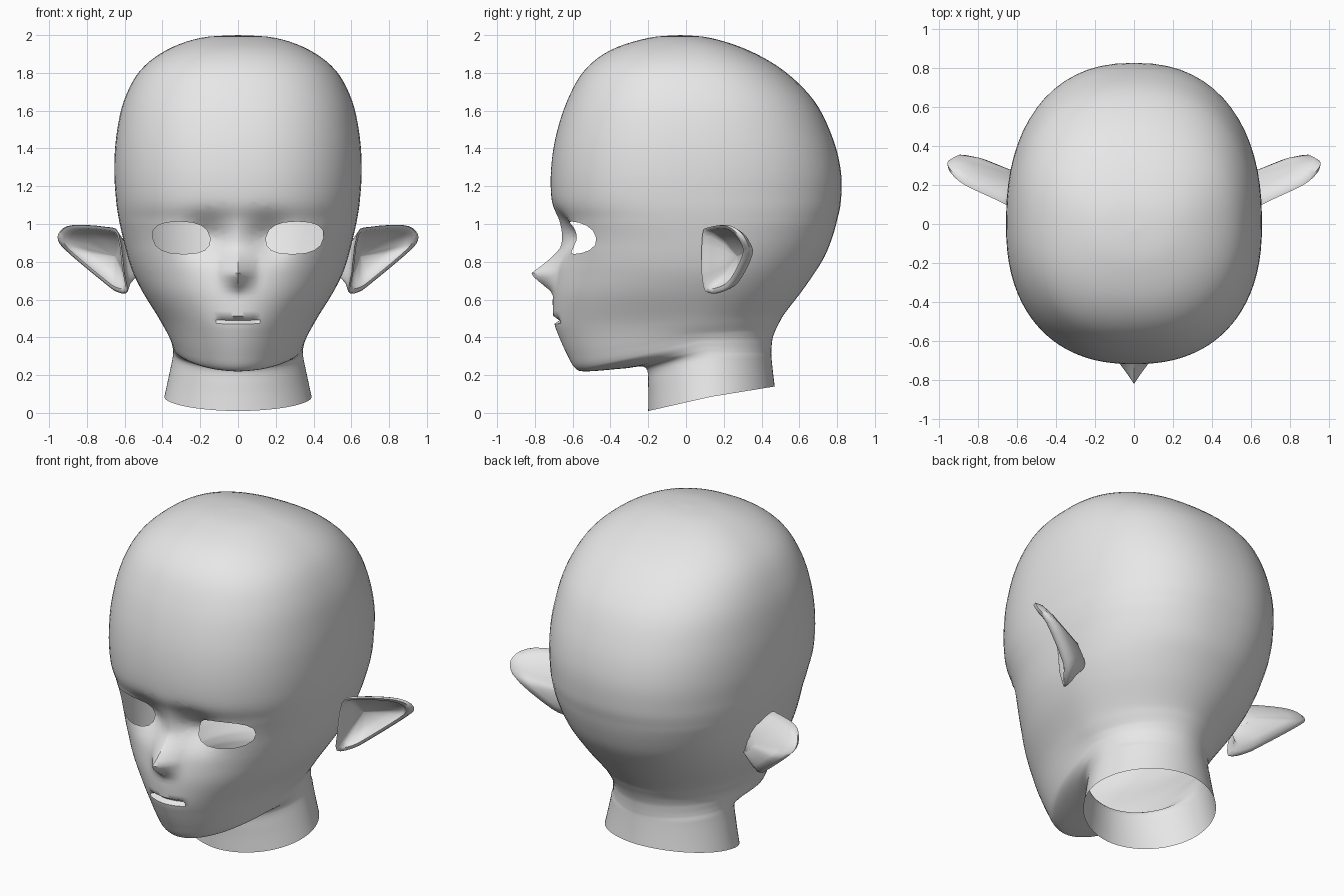
import bpy, bmesh, math
from mathutils import Vector

if "Cube" in bpy.data.objects:
    bpy.data.objects.remove(bpy.data.objects["Cube"])

skin = bpy.data.materials.new("pale_grey")
skin.diffuse_color = (0.8, 0.8, 0.8, 1)
skin.use_nodes = True
skin.node_tree.nodes["Principled BSDF"].inputs["Base Color"].default_value = skin.diffuse_color


def spline(keys, steps):
    """Catmull-Rom interpolation through tuples of numbers."""
    out = []
    for i in range(len(keys) - 1):
        p0, p1, p2 = keys[max(i - 1, 0)], keys[i], keys[i + 1]
        p3 = keys[min(i + 2, len(keys) - 1)]
        for s in range(steps):
            t = s / steps
            out.append([0.5 * (2 * b + (c - a) * t + (2 * a - 5 * b + 4 * c - d) * t * t
                               + (3 * b - a - 3 * c + d) * t ** 3)
                        for a, b, c, d in zip(p0, p1, p2, p3)])
    out.append(list(keys[-1]))
    return out


def bridge(bm, rings):
    for a, b in zip(rings, rings[1:]):
        for i in range(len(a)):
            j = (i + 1) % len(a)
            bm.faces.new((a[i], a[j], b[j], b[i]))


def finish(bm, name, angle):
    bmesh.ops.remove_doubles(bm, verts=bm.verts, dist=1e-4)
    bmesh.ops.recalc_face_normals(bm, faces=bm.faces)
    mesh = bpy.data.meshes.new(name)
    bm.to_mesh(mesh)
    bm.free()
    mesh.materials.append(skin)
    ob = bpy.data.objects.new(name, mesh)
    bpy.context.collection.objects.link(ob)
    bpy.ops.object.select_all(action='DESELECT')
    ob.select_set(True)
    bpy.context.view_layer.objects.active = ob
    bpy.ops.object.shade_smooth_by_angle(angle=math.radians(angle))
    return ob


# Level skull sections: height, front y, half width, back y
skull = [(2.0, -.03, 0, -.03), (1.985, -.20, .20, .13), (1.92, -.40, .38, .33),
         (1.81, -.54, .52, .52), (1.65, -.63, .605, .68), (1.46, -.69, .645, .775),
         (1.28, -.715, .655, .82), (1.12, -.71, .645, .82), (1.02, -.675, .63, .80),
         (.93, -.665, .61, .775), (.83, -.675, .585, .735), (.74, -.69, .555, .68)]
# Tilted jaw and neck sections: front y z, half width, side z, back y z
jaw = [(-.705, .62, .505, .64, .61, .64), (-.70, .49, .43, .52, .525, .53),
       (-.675, .41, .395, .46, .495, .48), (-.63, .31, .37, .42, .475, .44),
       (-.585, .235, .355, .39, .46, .40), (-.52, .22, .35, .37, .455, .37),
       (-.33, .235, .345, .34, .452, .33), (-.215, .24, .345, .30, .452, .30),
       (-.20, .14, .365, .20, .46, .22), (-.20, .01, .39, .085, .47, .14)]
sections = [(fy, z, sx, z, by, z) for z, fy, sx, by in skull] + jaw


def widest_y(z):
    """Depth at which a section is widest."""
    if z > 1.15:
        return -.03 * max(0, (z - 1.95) / .05)
    return .04 * min(1, (1.15 - z) / .25) + .09 * min(1, max(0, (.42 - z) / .12))


def face_offset(x, z):
    """Depth change for the nose, eye sockets and mouth line."""
    x = abs(x)
    tip = max(0, 1 - (z - .735) / .15) ** 1.4 if z > .735 else max(0, 1 - (.735 - z) / .10)
    d = -.135 * tip * max(0, 1 - x / .11) ** 1.3
    d += .075 * math.exp(-((x - .16) / .11) ** 2 - ((z - .93) / .10) ** 2)
    if x < .11:
        d += .03 * math.exp(-((z - .49) / .009) ** 2)
    return d


HALF = 44
bm = bmesh.new()
rings = []
for fy, fz, sx, sz, by, bz in spline(sections, 5):
    n = 1.92 + .4 * min(1, max(0, (sz - .5) / .5))
    sy = widest_y(sz)
    ring = []
    for k in range(2 * HALF):
        u = k / HALF if k <= HALF else (2 * HALF - k) / HALF
        side = 1 if k <= HALF else -1
        t = math.pi * u ** 1.5
        c = abs(math.cos(t)) ** (2 / n)
        x = side * sx * abs(math.sin(t)) ** (2 / n)
        ey, ez = (fy, fz) if math.cos(t) > 0 else (by, bz)
        y, z = sy + (ey - sy) * c, sz + (ez - sz) * c
        if y < -.3 and z > .4:
            y += face_offset(x, z)
        ring.append(bm.verts.new((x, y, z)))
    rings.append(ring)
bridge(bm, rings)
bmesh.ops.remove_doubles(bm, verts=bm.verts, dist=1e-4)

# Open eye holes, clipped out of the face along a rounded, slightly slanted outline
eye = []
for k in range(16):
    c, s = math.cos(k * math.pi / 8), math.sin(k * math.pi / 8)
    ex = .152 * math.copysign(abs(c) ** .8, c)
    ez = .086 * math.copysign(abs(s) ** .8, s)
    eye.append((.30 + ex + .15 * ez, .927 + ez))
for side in (1, -1):
    mid = Vector((side * .30, 0, .93))
    inside = [f for f in bm.faces if f.calc_center_median().y < -.3
              and abs(f.calc_center_median().x - mid.x) < .25
              and abs(f.calc_center_median().z - mid.z) < .2]
    for p, q in zip(eye, eye[1:] + eye[:1]):
        a = Vector((side * p[0], 0, p[1]))
        e = Vector((side * q[0], 0, q[1])) - a
        no = Vector((e.z, 0, -e.x))
        if no.dot(mid - a) > 0:
            no = -no
        geom = set(inside)
        for f in inside:
            geom.update(f.edges)
            geom.update(f.verts)
        res = bmesh.ops.bisect_plane(bm, geom=list(geom), dist=1e-6, plane_co=a, plane_no=no)
        inside = [f for f in res['geom'] if isinstance(f, bmesh.types.BMFace)
                  and no.dot(f.calc_center_median() - a) < 0]
    bmesh.ops.delete(bm, geom=inside, context='FACES')
finish(bm, "head", 50)

# Pointed ears: one rim outline, rolled back into a shell and inward into a bowl
rim = [(.60, .08, .74), (.63, .085, .95), (.70, .12, .985), (.87, .20, .995), (.94, .26, .965),
       (.952, .30, .91), (.89, .315, .84), (.71, .24, .69), (.64, .17, .64), (.585, .10, .64)]
rim = spline(rim + rim[:1], 3)[:-1]
middle = Vector((.70, .19, .85))
root = Vector((.53, .22, .80))
# Each layer: pivot, scale, shift
layers = [(root, .35, (-.03, .02, 0)), (root, .72, (0, .05, 0)), (root, .92, (0, .045, 0)),
          (middle, 1.0, (0, .02, 0)), (middle, .98, (0, 0, 0)), (middle, .88, (0, 0, 0)),
          (middle, .80, (-.01, .03, 0)), (middle, .5, (-.035, .065, -.01)),
          (middle, .03, (-.05, .08, -.02))]
for side, label in ((1, "left_ear"), (-1, "right_ear")):
    bm = bmesh.new()
    rings = []
    for pivot, s, shift in layers:
        ring = []
        for p in rim:
            v = pivot + (Vector(p) - pivot) * s + Vector(shift)
            ring.append(bm.verts.new((v.x * side, v.y, v.z)))
        rings.append(ring)
    bridge(bm, rings)
    bm.faces.new(rings[-1])
    bm.faces.new(rings[0][::-1])
    finish(bm, label, 60)
